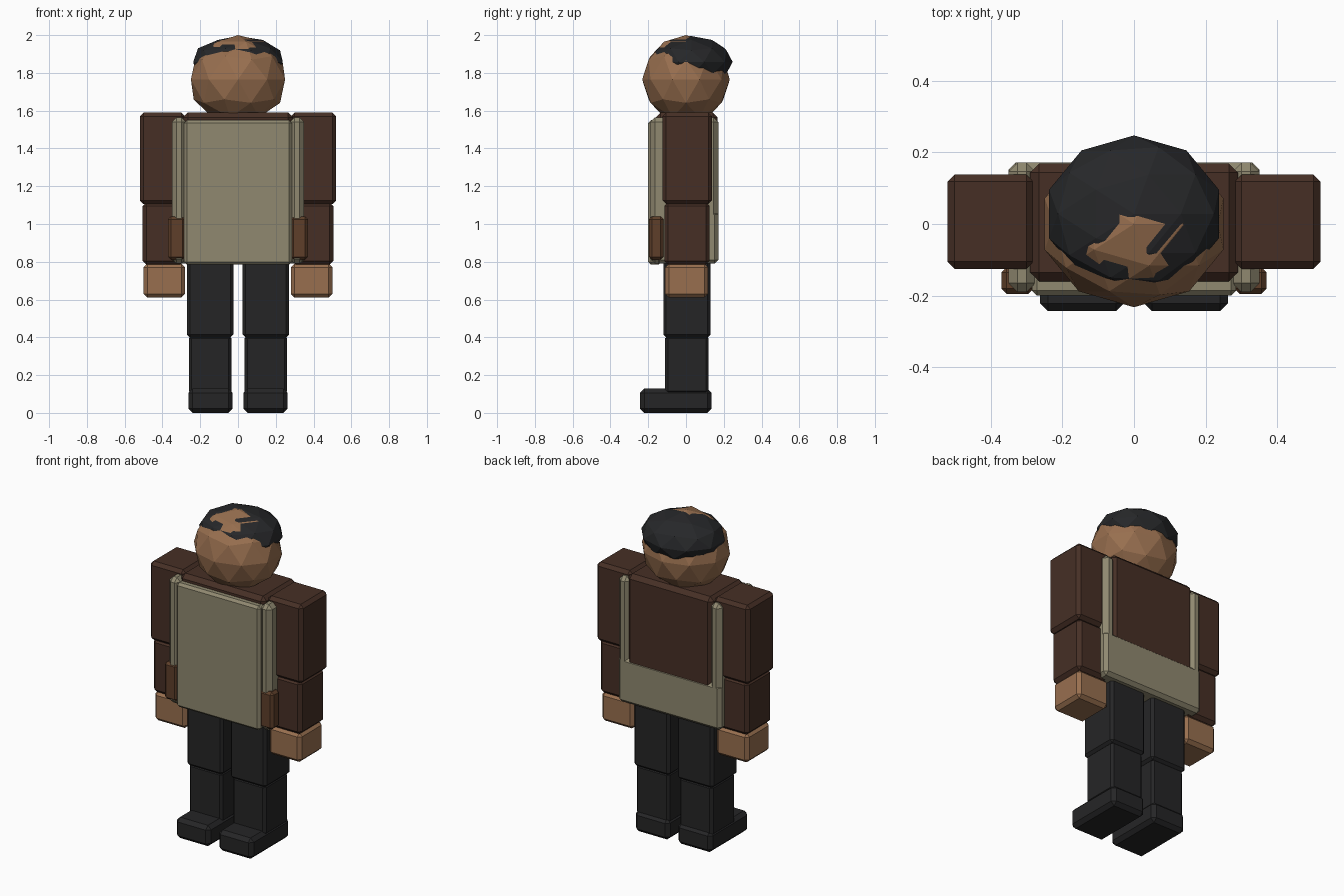
import bpy

if "Cube" in bpy.data.objects:
    bpy.data.objects.remove(bpy.data.objects["Cube"])


def material(name, rgb):
    """Flat material from an sRGB colour."""
    colour = [(c / 255 / 12.92) if c < 10 else ((c / 255 + 0.055) / 1.055) ** 2.4 for c in rgb] + [1]
    mat = bpy.data.materials.new(name)
    mat.use_nodes = True
    mat.diffuse_color = colour
    bsdf = mat.node_tree.nodes["Principled BSDF"]
    bsdf.inputs["Base Color"].default_value = colour
    bsdf.inputs["Roughness"].default_value = 0.9
    return mat


skin = material("skin", (152, 111, 79))
brown = material("dark brown cloth", (70, 47, 37))
green = material("olive apron", (144, 137, 112))
leather = material("pocket leather", (94, 63, 42))
black = material("black cloth", (37, 37, 38))
hair_black = material("black hair", (38, 39, 41))


def box(name, x, y, z, mat, bevel=0.02):
    """Chamfered block between the given x, y and z limits."""
    bpy.ops.mesh.primitive_cube_add(size=1)
    ob = bpy.context.object
    ob.name = name
    for v in ob.data.vertices:
        v.co = [(a + b) / 2 + c * (b - a) for c, (a, b) in zip(v.co, (x, y, z))]
    ob.data.materials.append(mat)
    if bevel:
        mod = ob.modifiers.new("Chamfer", "BEVEL")
        mod.width = bevel
        mod.segments = 1
    return ob


def pair(name, x, y, z, mat, bevel=0.02):
    """Matching blocks on the left (+x) and right (-x)."""
    box("left_" + name, x, y, z, mat, bevel)
    box("right_" + name, (-x[1], -x[0]), y, z, mat, bevel)


def ball(name, location, scale, mat):
    """Low-poly faceted ball."""
    bpy.ops.mesh.primitive_ico_sphere_add(subdivisions=2, radius=1, location=location)
    ob = bpy.context.object
    ob.name = name
    ob.scale = scale
    ob.data.materials.append(mat)


# Head, with a flattened cap of hair that the scalp pokes through
ball("head", (0, 0, 1.765), (0.262, 0.232, 0.235), skin)
ball("hair", (0, 0.028, 1.858), (0.249, 0.219, 0.137), hair_black)

# Torso and apron
box("torso", (-0.29, 0.29), (-0.16, 0.168), (0.80, 1.59), brown, 0.025)
box("apron_front", (-0.285, 0.285), (-0.2, -0.13), (0.785, 1.55), green, 0.015)
box("apron_back", (-0.35, 0.35), (-0.16, 0.171), (0.79, 1.07), green, 0.02)
pair("apron_strap", (0.275, 0.35), (-0.19, 0.171), (0.79, 1.565), green, 0.025)
pair("pocket", (0.28, 0.37), (-0.195, -0.12), (0.81, 1.04), leather, 0.015)

# Arms
pair("upper_arm", (0.28, 0.52), (-0.125, 0.138), (1.105, 1.59), brown)
pair("forearm", (0.285, 0.505), (-0.115, 0.125), (0.785, 1.115), brown)
pair("hand", (0.28, 0.5), (-0.11, 0.117), (0.61, 0.79), skin)

# Legs
pair("thigh", (0.025, 0.27), (-0.12, 0.13), (0.4, 0.85), black, 0.015)
pair("shin", (0.035, 0.26), (-0.11, 0.12), (0.1, 0.41), black, 0.015)
pair("shoe", (0.028, 0.262), (-0.243, 0.135), (0, 0.128), black, 0.022)
